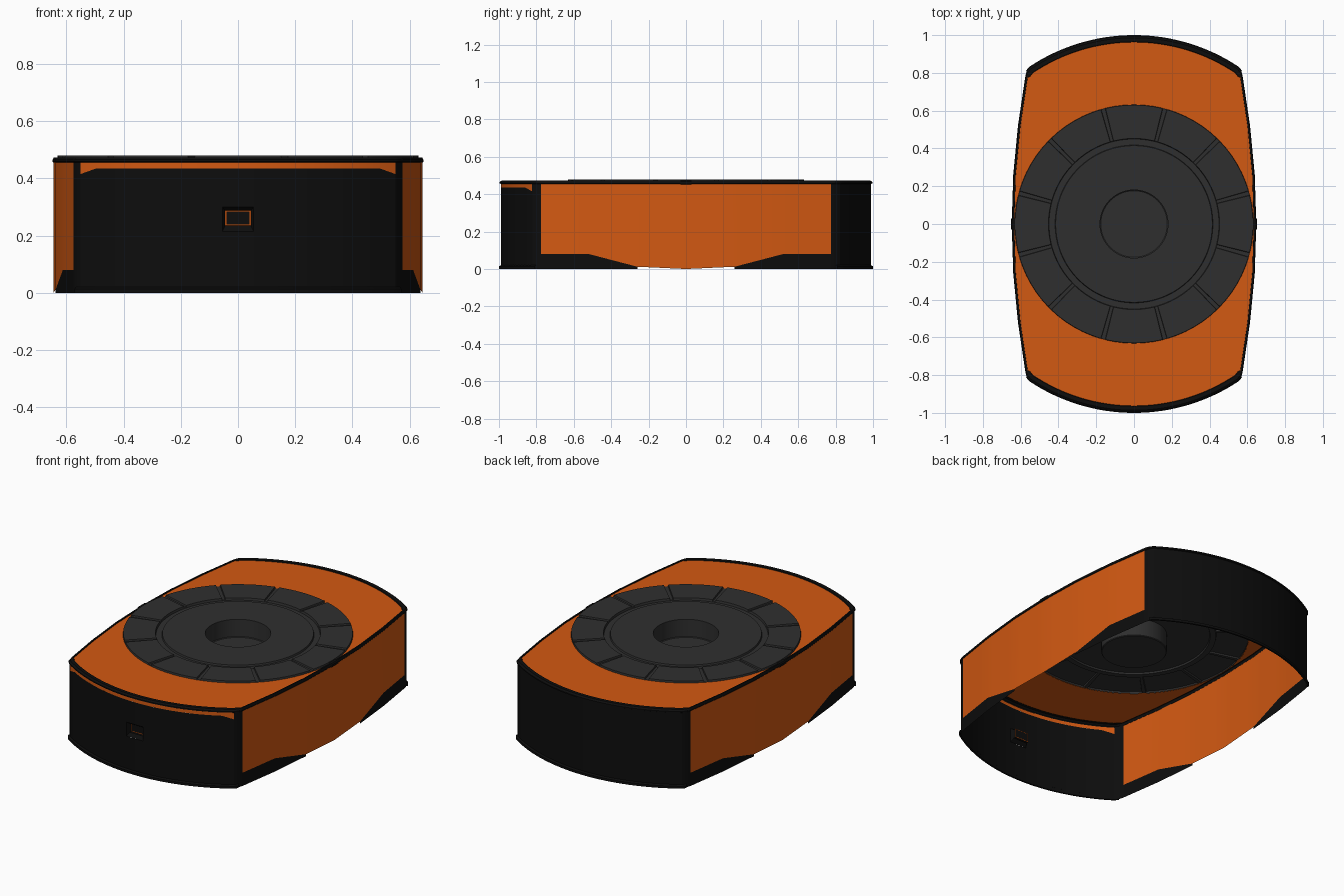
import bpy, bmesh
from math import sin, cos, pi, hypot, radians, asin

if "Cube" in bpy.data.objects:
    bpy.data.objects.remove(bpy.data.objects["Cube"])


def material(name, rgb):
    m = bpy.data.materials.new(name)
    m.diffuse_color = (*rgb, 1)
    m.use_nodes = True
    m.node_tree.nodes["Principled BSDF"].inputs["Base Color"].default_value = m.diffuse_color
    return m


ORANGE = material("orange", (0.65, 0.10, 0.006))
BLACK = material("black", (0.004, 0.004, 0.004))
GREY = material("dark_grey", (0.028, 0.028, 0.028))


def grid(name, rows, mat, closed=False, smooth=30):
    """Skin a list of equally long point rows with quads."""
    bm = bmesh.new()
    vs = [[bm.verts.new(p) for p in row] for row in rows]
    n = len(rows[0])
    for a, b in zip(vs, vs[1:]):
        for i in range(n if closed else n - 1):
            j = (i + 1) % n
            bm.faces.new((a[i], a[j], b[j], b[i]))
    bmesh.ops.remove_doubles(bm, verts=bm.verts, dist=1e-5)
    bmesh.ops.dissolve_degenerate(bm, edges=bm.edges, dist=1e-6)
    bmesh.ops.recalc_face_normals(bm, faces=bm.faces)
    me = bpy.data.meshes.new(name)
    bm.to_mesh(me)
    bm.free()
    ob = bpy.data.objects.new(name, me)
    bpy.context.collection.objects.link(ob)
    me.materials.append(mat)
    bpy.ops.object.select_all(action='DESELECT')
    ob.select_set(True)
    bpy.context.view_layer.objects.active = ob
    bpy.ops.object.shade_smooth_by_angle(angle=radians(smooth))
    return ob


def wall(name, pts, lo, hi, mat):
    """Upright sheet over plan points, lo/hi are functions of (x, y)."""
    return grid(name, [[(x, y, lo(x, y)) for x, y in pts],
                       [(x, y, hi(x, y)) for x, y in pts]], mat)


def interp(v, table):
    for (a, za), (b, zb) in zip(table, table[1:]):
        if v <= b:
            return za + (zb - za) * (v - a) / (b - a)
    return table[-1][1]


# Plan outline: bowed sides, arc ends, small corner posts
R, END = 0.99, 0.55
SIDE_TOP, RIM_TOP = 0.455, 0.473


def arc(x0, x1, n):
    a, b = asin(x0 / R), asin(x1 / R)
    return [(R * sin(a + (b - a) * i / n), -R * cos(a + (b - a) * i / n)) for i in range(n + 1)]


def side_x(y):
    return interp(abs(y), [(0, 0.645), (0.26, 0.637), (0.52, 0.612), (0.775, 0.574)])


knots = [-0.775, -0.52, -0.26, 0, 0.26, 0.52, 0.775]
ys = [a + (b - a) * i / 4 for a, b in zip(knots, knots[1:]) for i in range(4)] + [0.775]
side = [(side_x(y), y) for y in ys]
front = arc(-END, END, 32)
post = [front[-1], (0.566, -0.803), side[0]]


def turn(pts):
    return [(-x, -y) for x, y in pts]


half = front + [post[1]] + side + [(post[1][0], -post[1][1])]
outline = half + turn(half)


# Side panels with black wedge trim at the lower corners
def panel_low(x, y):
    return interp(abs(y), [(0, 0), (0.26, 0.012), (0.52, 0.08), (0.775, 0.08)])


for label, s in (("right", 1), ("left", -1)):
    pts = [(s * x, y) for x, y in side]
    wall(label + "_side_panel", pts, panel_low, lambda x, y: SIDE_TOP, ORANGE)
    for end, e in (("front", -1), ("back", 1)):
        trim = [p for p in pts if p[1] * e >= 0.259]
        wall(f"{label}_{end}_wedge_trim", trim, lambda x, y: 0, panel_low, BLACK)
        corner = [(s * x, -e * y) for x, y in post]
        wall(f"{label}_{end}_corner_post", corner, lambda x, y: 0, lambda x, y: SIDE_TOP, BLACK)

# Back wall
wall("back_wall", turn(front), lambda x, y: 0, lambda x, y: SIDE_TOP, BLACK)


# Front wall in pieces around the port opening, orange strip above
def strip_low(x, y):
    return interp(abs(x), [(0, 0.435), (0.495, 0.435), (END, 0.415)])


PW, P0, P1 = 0.055, 0.215, 0.30
mid = arc(-PW, PW, 4)
wall("front_wall_left", arc(-END, -PW, 24), lambda x, y: 0, strip_low, BLACK)
wall("front_wall_right", arc(PW, END, 24), lambda x, y: 0, strip_low, BLACK)
wall("front_wall_below_port", mid, lambda x, y: 0, lambda x, y: P0, BLACK)
wall("front_wall_above_port", mid, lambda x, y: P1, strip_low, BLACK)
wall("front_strip", front, strip_low, lambda x, y: SIDE_TOP, ORANGE)


# Port: bevelled recess, closed back and thin orange lip
def rect(w, z0, z1, y):
    return [(-w, y, z0), (w, y, z0), (w, y, z1), (-w, y, z1)]


grid("port_recess", [rect(PW, P0, P1, -0.989), rect(0.045, 0.235, 0.288, -0.972),
                     rect(0.045, 0.235, 0.288, -0.957)], BLACK, True)
grid("port_lip", [rect(0.045, 0.235, 0.288, -0.957), rect(0.041, 0.239, 0.284, -0.957)], ORANGE, True)
grid("port_back", [[(-0.041, -0.957, z), (0.041, -0.957, z)] for z in (0.239, 0.284)], BLACK)


# Top rim: rounded edge swept round the outline, wider at the ends
def inset(p, d):
    x, y = p
    if abs(y) > 0.79:
        k = 1 - d / R
        return x * k, y * k
    return x - d * 0.4 * (1 if x > 0 else -1), y


def ring(d, z):
    return [(*inset(p, d), z) for p in outline]


grid("top_rim", [ring(0, SIDE_TOP), ring(-0.006, 0.458), ring(-0.006, 0.465),
                 ring(0.004, RIM_TOP), ring(0.025, RIM_TOP), ring(0.028, 0.467)], BLACK, True)
for s in (1, -1):
    grid("rim_tab", [[(s * x, y, z) for y in (-0.03, 0.03)] for x, z in
                     ((0.646, 0.452), (0.651, 0.455), (0.651, 0.468), (0.646, 0.475), (0.63, 0.475))], BLACK)

# Orange top plate with a round opening
inner = [(0.628 * x / hypot(x, y), 0.628 * y / hypot(x, y), 0.468) for x, y in outline]
grid("top_plate", [ring(0.026, 0.468), inner], ORANGE, True)

# Flared foot lip at both ends
for label, e in (("front", 1), ("back", -1)):
    plan = [(x * e, y * e) for x, y in front + [post[1]]]
    plan.insert(0, (-0.566 * e, -0.803 * e))
    grid(label + "_foot_lip", [[(x * k, y * k, z) for x, y in plan] for k, z in
                               ((1, 0.02), (1.0101, 0.014), (1.0101, 0), (1, 0))], BLACK)

# Round dial: centre cup, ring groove and twelve radial slots
spokes = []
for k in range(12):
    g, w = radians(15 + 30 * k), 0.021
    spokes += [(g - w, 0), (g - w + 0.004, 1), (g + w - 0.004, 1), (g + w, 0)]
    spokes += [(g + w + (pi / 6 - 2 * w) * i / 6, 0) for i in range(1, 6)]
profile = [(0, 0.368, 0), (0.176, 0.368, 0), (0.18, 0.372, 0), (0.18, 0.476, 0), (0.415, 0.476, 0),
           (0.418, 0.466, 0), (0.45, 0.466, 0), (0.453, 0.479, 1), (0.63, 0.479, 1), (0.632, 0.467, 0)]
grid("dial", [[(r * cos(a), r * sin(a), z - 0.009 * f * d) for a, d in spokes]
              for r, z, f in profile], GREY, True)
